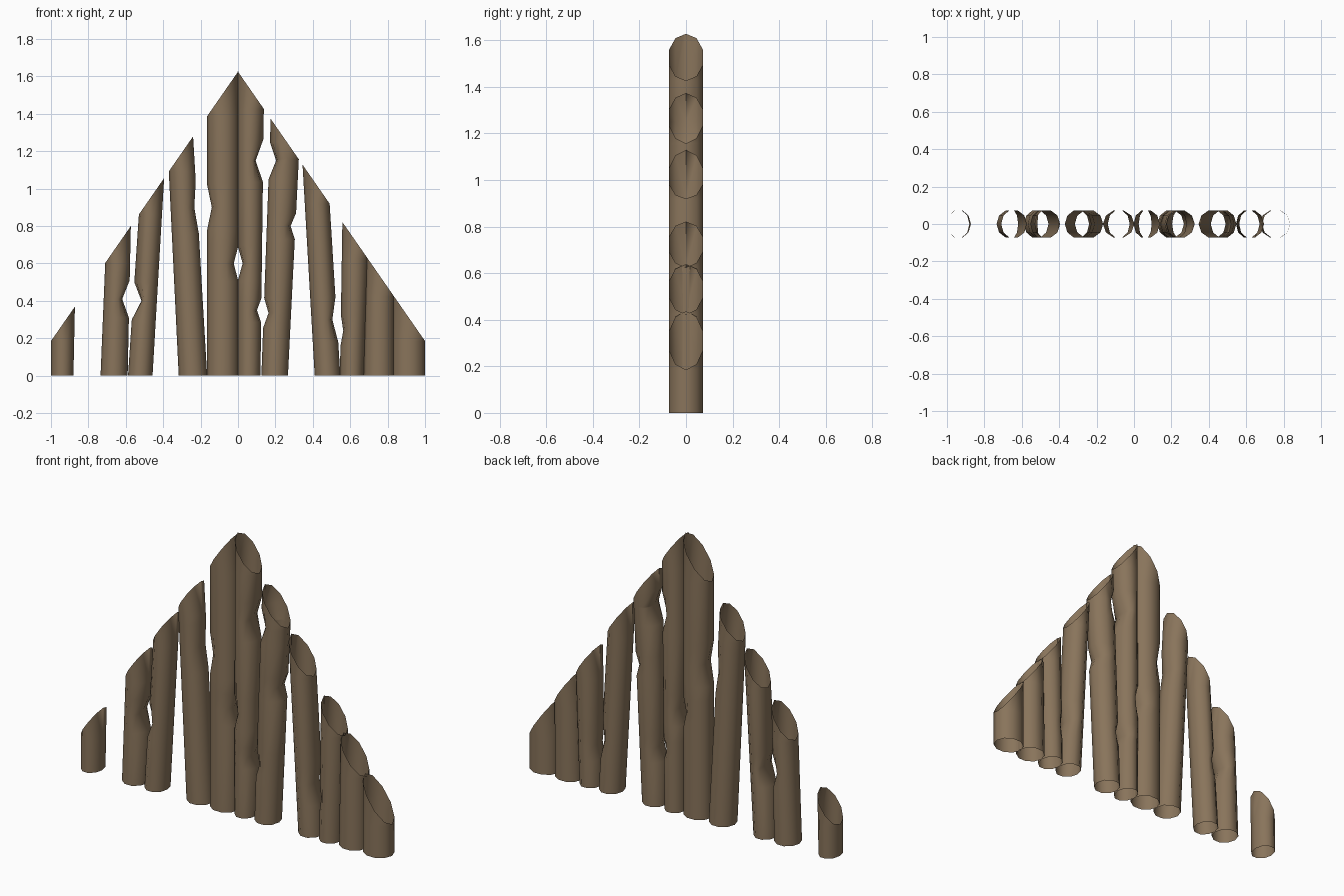
import bpy, bmesh, math

if "Cube" in bpy.data.objects:
    bpy.data.objects.remove(bpy.data.objects["Cube"])

wood = bpy.data.materials.new("weathered_wood")
wood.diffuse_color = (0.25, 0.175, 0.105, 1)
wood.use_nodes = True
wood.node_tree.nodes["Principled BSDF"].inputs["Base Color"].default_value = wood.diffuse_color

SIDES, DEPTH = 10, 0.077
RIDGE, SLOPE = 1.625, 1.44      # roof line: z = RIDGE - SLOPE * |x|


def roof(x):
    return RIDGE - SLOPE * abs(x)


def edge(bottom, top, dents, z):
    """x of a log edge at height z; each dent is (height, half size, x shift)."""
    x = bottom + (top - bottom) * min(z / roof(top), 1)
    for height, size, shift in dents:
        x += shift * max(0, 1 - abs(z - height) / size)
    return x


def log(name, left, right, left_dents=(), right_dents=()):
    """Open tube between two leaning edges, cut off along the roof line."""
    bm = bmesh.new()
    lo, hi = (left[0] + right[0]) / 2, (left[1] + right[1]) / 2
    top = max(roof(left[1]), roof(right[1]))
    levels = {0, roof(left[1]), roof(right[1]), top + 0.2}
    for height, size, _ in (*left_dents, *right_dents):
        levels |= {height - size, height, height + size}
    rings = []
    for z in sorted(levels):
        mid = lo + (hi - lo) * min(z / top, 1)
        l, r = edge(*left, left_dents, z), edge(*right, right_dents, z)
        ring = []
        for i in range(SIDES):
            a = math.tau * i / SIDES
            c = math.cos(a)
            half = r - mid if c > 0 else mid - l
            ring.append(bm.verts.new((mid + half * c, DEPTH * math.sin(a), z)))
        rings.append(ring)
    for a, b in zip(rings, rings[1:]):
        for i in range(SIDES):
            j = (i + 1) % SIDES
            bm.faces.new((a[i], a[j], b[j], b[i]))
    # slanted roof cut, left open
    side = 1 if hi > 0 else -1
    bmesh.ops.bisect_plane(bm, geom=bm.verts[:] + bm.edges[:] + bm.faces[:],
                           plane_co=(0, 0, RIDGE), plane_no=(side * SLOPE, 0, 1),
                           clear_outer=True)
    for f in bm.faces:
        f.smooth = True
    me = bpy.data.meshes.new(name)
    bm.to_mesh(me)
    bm.free()
    me.materials.append(wood)
    bpy.context.collection.objects.link(bpy.data.objects.new(name, me))


# Each log: (bottom x, top x) of its left and right edge, then its dents
# Left slope
log("outer_left_log", (-1, -1), (-.88, -.872))
log("left_log_1", (-.735, -.71), (-.59, -.573), (), [(.41, .1, -.038)])
log("left_log_2", (-.588, -.53), (-.457, -.395), [(.4, .1, .045)])
log("left_log_3", (-.317, -.37), (-.165, -.24), (), [(.9, .14, -.016)])

# Ridge pair with a gap between them
log("ridge_log_left", (-.166, -.166), (.002, .002),
    [(.9, .125, .026)], [(.6, .095, -.025)])
log("ridge_log_right", (-.002, -.002), (.12, .138),
    [(.6, .095, .027)], [(.35, .065, -.023), (1.15, .115, -.04)])

# Right slope
log("right_log_1", (.125, .175), (.267, .325),
    [(.335, .08, .026), (1.15, .1, .037)], [(.8, .07, -.026)])
log("right_log_2", (.41, .345), (.547, .49), (), [(.3, .12, -.024)])
log("right_log_3", (.545, .558), (.672, .695), [(.24, .085, .014)])
log("right_log_4", (.672, .685), (.835, .835))
log("outer_right_log", (.825, .825), (1, 1))
